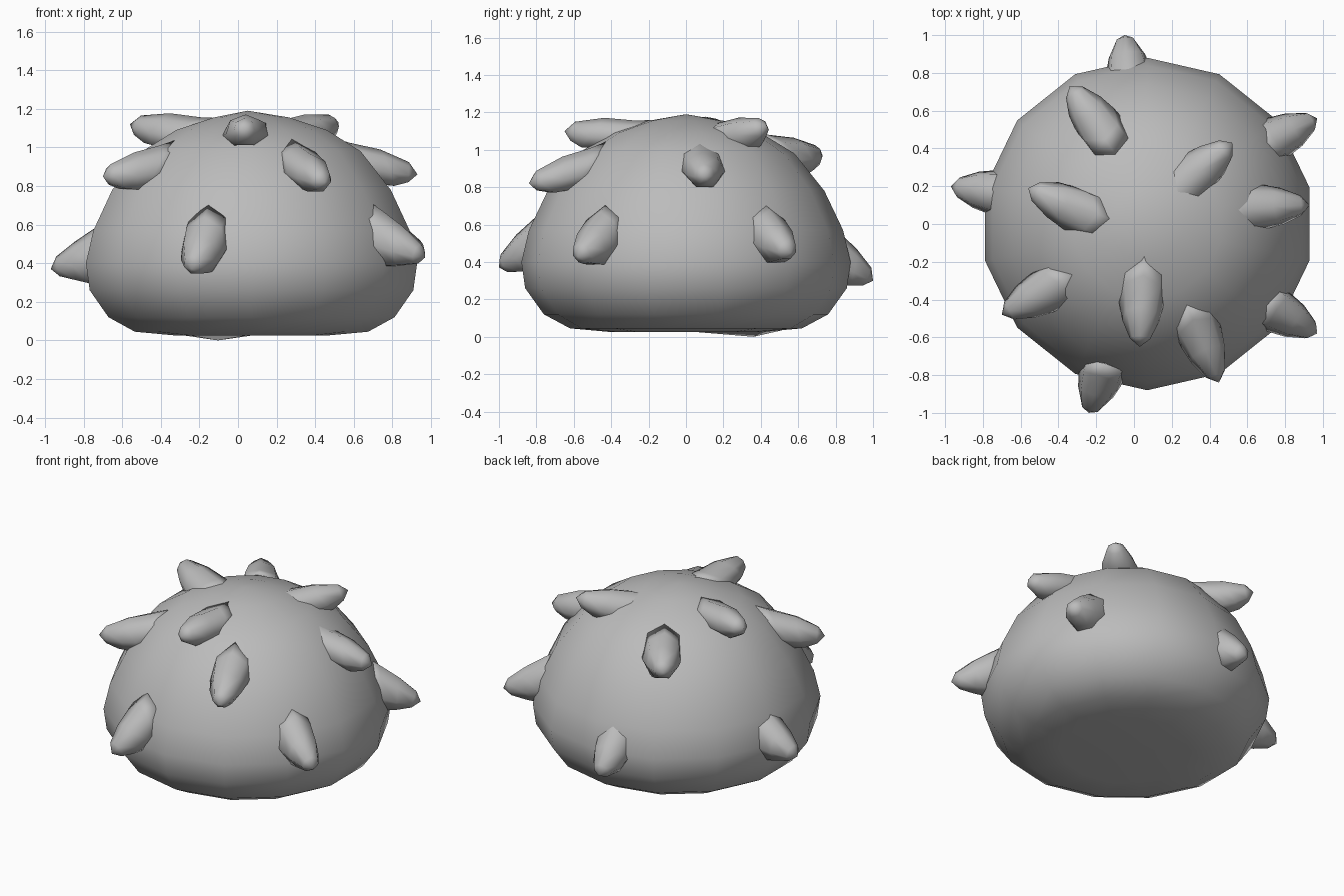
import bpy, bmesh
from math import sin, cos, pi
from mathutils import Vector

default_cube = bpy.data.objects.get("Cube")
if default_cube:
    bpy.data.objects.remove(default_cube)

grey = bpy.data.materials.new("stone grey")
grey.use_nodes = True
grey.diffuse_color = (0.5, 0.5, 0.5, 1)
grey.node_tree.nodes["Principled BSDF"].inputs["Base Color"].default_value = (0.5, 0.5, 0.5, 1)


def loft(name, rings, start=None, end=None):
    """Skin a stack of vertex rings, closing each end with a fan to a point."""
    bm = bmesh.new()
    loops = [[bm.verts.new(p) for p in ring] for ring in rings]
    count = len(loops[0])
    for low, high in zip(loops, loops[1:]):
        for i in range(count):
            j = (i + 1) % count
            bm.faces.new((low[i], low[j], high[j], high[i]))
    for point, loop in ((start, loops[0]), (end, loops[-1])):
        if point is not None:
            pole = bm.verts.new(point)
            for i in range(count):
                bm.faces.new((loop[i], loop[(i + 1) % count], pole))
    bmesh.ops.recalc_face_normals(bm, faces=bm.faces)
    for face in bm.faces:
        face.smooth = True
    mesh = bpy.data.meshes.new(name)
    bm.to_mesh(mesh)
    bm.free()
    mesh.materials.append(grey)
    obj = bpy.data.objects.new(name, mesh)
    bpy.context.collection.objects.link(obj)
    return obj


# Domed body: a fourteen-sided lathe, slightly off centre
SIDES = 14
CENTRE_X = 0.07
profile = [(0.4, 0.025), (0.62, 0.045), (0.76, 0.12), (0.86, 0.26), (0.88, 0.4), (0.84, 0.57),
           (0.74, 0.78), (0.58, 0.98), (0.4, 1.09), (0.2, 1.155)]
body_rings = []
for radius, z in profile:
    angles = [pi / 2 + 2 * pi * i / SIDES for i in range(SIDES)]
    body_rings.append([Vector((CENTRE_X + radius * cos(a), radius * sin(a), z)) for a in angles])
body_rings[0][1].z = 0  # small low bump under the base
loft("body", body_rings, (CENTRE_X, 0, 0.03), (0.05, 0, 1.19))

# Spikes: middle of the foot on the body, then the tip
spikes = {
    "spike_back_low": ((-0.03, 0.82, 0.41), (-0.05, 1.0, 0.30)),
    "spike_back_high": ((-0.2, 0.54, 0.97), (-0.34, 0.73, 0.97)),
    "spike_right_low": ((-0.75, 0.17, 0.43), (-0.97, 0.2, 0.37)),
    "spike_right_top": ((-0.32, 0.08, 1.08), (-0.56, 0.19, 1.12)),
    "spike_left_top": ((0.32, 0.26, 1.07), (0.52, 0.43, 1.13)),
    "spike_left_high": ((0.67, 0.09, 0.91), (0.93, 0.1, 0.86)),
    "spike_back_left_low": ((0.76, 0.46, 0.53), (0.97, 0.56, 0.45)),
    "spike_front_left_low": ((0.77, -0.47, 0.52), (0.97, -0.58, 0.43)),
    "spike_front_left_high": ((0.35, -0.59, 0.89), (0.45, -0.84, 0.82)),
    "spike_front_top": ((0.04, -0.4, 1.08), (0.03, -0.65, 1.1)),
    "spike_front_right_high": ((-0.48, -0.36, 0.89), (-0.7, -0.48, 0.85)),
    "spike_front_right_low": ((-0.18, -0.82, 0.49), (-0.24, -1.0, 0.37)),
}
# Distance along the spike, sideways radius, uphill radius
sections = [(-0.35, 0.125, 0.17), (0, 0.12, 0.15), (0.4, 0.1, 0.105), (0.82, 0.055, 0.055)]
FACETS = 7
for name, (foot, tip) in spikes.items():
    foot, tip = Vector(foot), Vector(tip)
    outward = (foot - Vector((CENTRE_X, 0, 0.4))).normalized()
    axis = (tip - foot).normalized()
    rings = []
    for t, wide, tall in sections:
        normal = outward.lerp(axis, max(t, 0)).normalized()
        side = Vector((0, 0, 1)).cross(normal).normalized()
        uphill = normal.cross(side)
        middle = foot.lerp(tip, t)
        rings.append([middle + side * wide * cos(a) + uphill * tall * sin(a)
                      for a in (pi / 2 + 2 * pi * i / FACETS for i in range(FACETS))])
    loft(name, rings, foot - outward * 0.12, tip)
